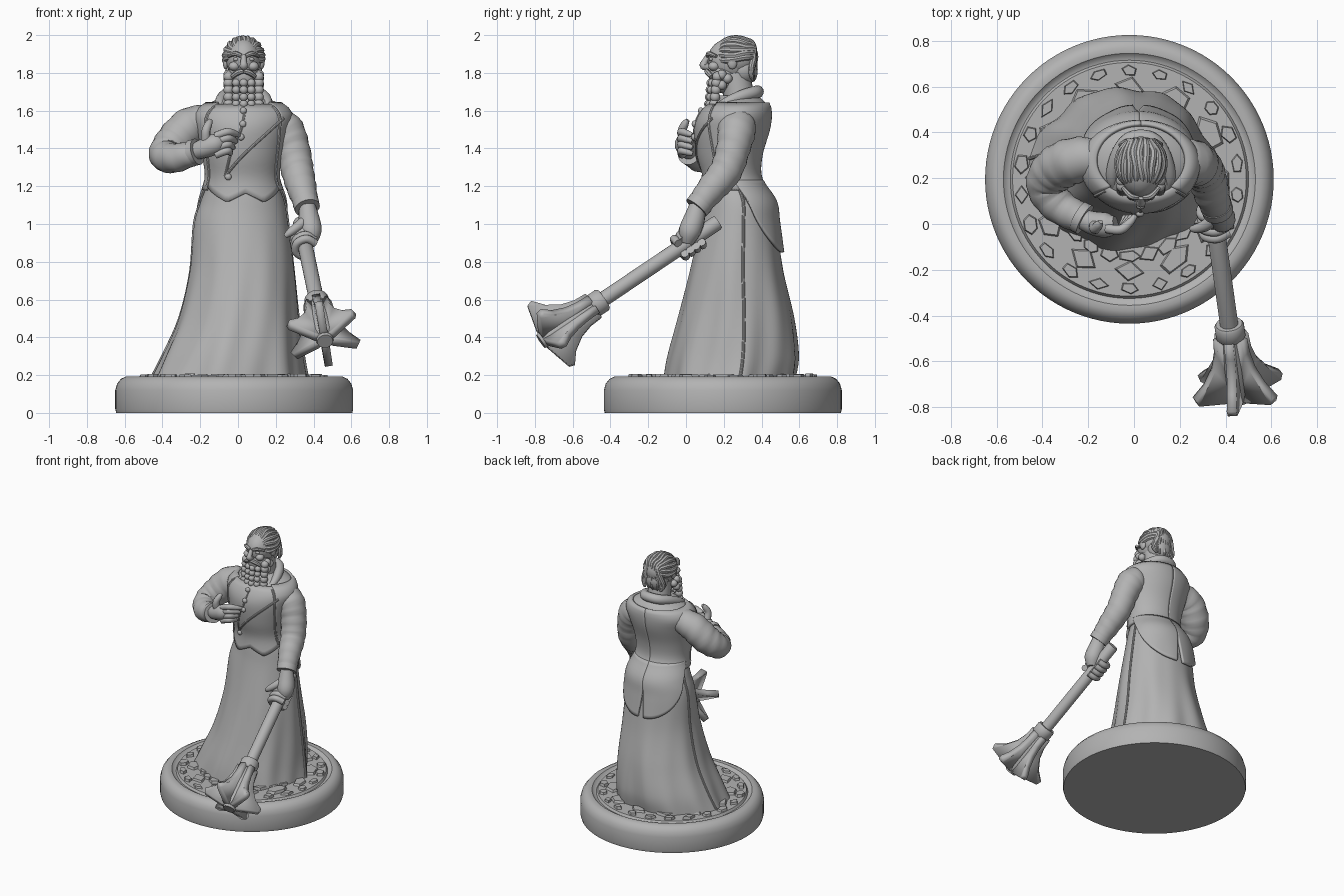
import bpy, bmesh, math, random
from math import sin, cos, pi, radians
from mathutils import Vector, Matrix

random.seed(4)
if "Cube" in bpy.data.objects:
    bpy.data.objects.remove(bpy.data.objects["Cube"])

stone = bpy.data.materials.new("plain grey")
stone.use_nodes = True
GREY = (0.45, 0.45, 0.45, 1)
stone.diffuse_color = GREY
stone.node_tree.nodes["Principled BSDF"].inputs["Base Color"].default_value = GREY
parts = []


# --- helpers ---
def finish(name, bm, thickness=0):
    bmesh.ops.recalc_face_normals(bm, faces=bm.faces)
    mesh = bpy.data.meshes.new(name)
    bm.to_mesh(mesh)
    bm.free()
    mesh.materials.append(stone)
    ob = bpy.data.objects.new(name, mesh)
    bpy.context.collection.objects.link(ob)
    if thickness:
        shell = ob.modifiers.new("thickness", "SOLIDIFY")
        shell.thickness, shell.offset = thickness, 0
    parts.append(ob)
    return ob


def spline(points, steps=6):
    """Smooth curve through tuples of any length."""
    pts = [points[0]] + list(points) + [points[-1]]
    out = []
    for a, b, c, d in zip(pts, pts[1:], pts[2:], pts[3:]):
        for i in range(steps):
            t = i / steps
            out.append(tuple(q + t / 2 * (r - p + t * (2 * p - 5 * q + 4 * r - s + t * (3 * (q - r) + s - p)))
                             for p, q, r, s in zip(a, b, c, d)))
    return out + [tuple(points[-1])]


def rings(name, loops, closed=True, thickness=0):
    bm = bmesh.new()
    rows = [[bm.verts.new(p) for p in loop] for loop in loops]
    n = len(rows[0])
    for low, high in zip(rows, rows[1:]):
        for i in range(n if closed else n - 1):
            j = (i + 1) % n
            bm.faces.new((low[i], low[j], high[j], high[i]))
    if closed:
        bm.faces.new(rows[0])
        bm.faces.new(rows[-1])
    return finish(name, bm, thickness)


def tube(name, points, sides=14, smooth=True, wrinkle=0):
    pts = spline(points) if smooth else points
    centres = [Vector(p[:3]) for p in pts]
    tangents = [(centres[min(i + 1, len(pts) - 1)] - centres[max(i - 1, 0)]).normalized() for i in range(len(pts))]
    side = tangents[0].orthogonal().normalized()
    loops = []
    for i, (c, t) in enumerate(zip(centres, tangents)):
        if i:
            side = (tangents[i - 1].rotation_difference(t) @ side).normalized()
        other = t.cross(side)
        loops.append([c + pts[i][3] * (1 + wrinkle * sin(1.9 * i + 2 * sin(k * 2 * pi / sides)))
                      * (side * cos(k * 2 * pi / sides) + other * sin(k * 2 * pi / sides)) for k in range(sides)])
    return rings(name, loops)


def balls(name, items):
    bm = bmesh.new()
    for loc, size in items:
        bmesh.ops.create_uvsphere(bm, u_segments=18, v_segments=12, radius=1,
                                  matrix=Matrix.Translation(loc) @ Matrix.Diagonal((*size, 1)))
    return finish(name, bm)


# --- body outline: height, left, right, front, back ---
BODY = spline([(0.18, -.455, .355, -.11, .58), (0.3, -.40, .338, -.09, .595), (0.5, -.315, .318, -.04, .57),
               (0.75, -.255, .295, .02, .515), (1.0, -.232, .265, .075, .478), (1.12, -.197, .245, .095, .46),
               (1.24, -.157, .203, .105, .385), (1.36, -.17, .215, .075, .385), (1.5, -.2, .25, .06, .425),
               (1.58, -.215, .27, .085, .435), (1.635, -.16, .22, .13, .425), (1.68, -.06, .12, .18, .38)], 8)


def body(degrees, z, off=0.0):
    k = next((i for i in range(1, len(BODY)) if BODY[i][0] >= z), len(BODY) - 1)
    low, high = BODY[k - 1], BODY[k]
    t = (z - low[0]) / (high[0] - low[0])
    x0, x1, y0, y1 = (p + (q - p) * t for p, q in zip(low[1:], high[1:]))
    a = radians(degrees)
    fold = 1 + 0.03 * max(0, 1.05 - z) * (sin(7 * a + 3 * z) + 0.6 * sin(13 * a - 4 * z))
    return Vector(((x0 + x1) / 2 + ((x1 - x0) / 2 * fold + off) * cos(a),
                   (y0 + y1) / 2 + ((y1 - y0) / 2 * fold + off) * sin(a), z))


def patch(name, rule, off, thickness=0.016, across=32, up=16):
    """Cloth layer over the body; rule maps (u, v) to (angle, height)."""
    rings(name, [[body(*rule(i / across, j / up), off) for i in range(across + 1)] for j in range(up + 1)],
          False, thickness)


def trace(name, points, radius, off=0.005):
    tube(name, [(*body(a, z, off), radius) for a, z in spline(points)], 8, False)


# --- round base with paving stones ---
CENTRE = Vector((-0.02, 0.195, 0))
PROFILE = [(.625, 0), (.63, .02), (.63, .12), (.62, .155), (.6, .18), (.575, .192), (.55, .19), (.535, .175), (.52, .172), (.51, .188)]
rings("base", [[CENTRE + Vector((r * cos(k * pi / 48), r * sin(k * pi / 48), z)) for k in range(96)] for r, z in PROFILE])

bm = bmesh.new()
for count, ring, size in ((22, .475, .04), (12, .40, .072), (24, .335, .045)):
    for k in range(count):
        a = k * 2 * pi / count + pi / 2
        place = CENTRE + Vector((ring * cos(a), ring * sin(a), 0.192))
        stretch = (random.uniform(.6, .9), random.uniform(.9, 1.3), 1, 1)
        bmesh.ops.create_cone(bm, cap_ends=True, segments=random.choice((4, 5, 6)), radius1=size, radius2=size * .8,
                              depth=random.uniform(.018, .032), matrix=Matrix.Translation(place)
                              @ Matrix.Rotation(a + random.uniform(-.3, .3), 4, "Z") @ Matrix.Diagonal(stretch))
finish("paving_stones", bm)

# --- gown and coat ---
rings("gown", [[body(k * 3.75, row[0]) for k in range(96)] for row in BODY])
for side, angle in (("left", 8), ("right", 172)):
    trace(side + "_skirt_seam", [(angle, z) for z in (.19, .4, .7, 1.0, 1.2)], .008, .002)


def waistcoat_rule(u, v):
    hem = 1.2 - 0.085 * max(0, 1 - abs(abs(u - .53) - .17) / .3)
    return 195 + 150 * u, hem + (1.63 - hem) * v


patch("waistcoat", waistcoat_rule, .008)
trace("waistcoat_lapel", [(-35, 1.56), (-60, 1.47), (-95, 1.34), (-118, 1.25)], .008, .017)
trace("waistcoat_edge", [(-118, 1.25), (-104, 1.4), (-92, 1.5), (-88, 1.6)], .007, .015)
balls("waistcoat_buttons", [(body(a, z, .02), (.018, .014, .018))
                            for a, z in ((-90, 1.6), (-90, 1.53), (-92, 1.46), (-112, 1.25))])

for side, sign in (("left", 1), ("right", -1)):
    def coat_rule(u, v):
        edge = 115 + 22 * v * v
        return 90 - sign * edge * u, 1.18 + .46 * v

    def tail_rule(u, v):
        slit = 5 * max(0, 1 - v * 1.7)
        bottom = .85 + .36 * u ** 2.2
        return 90 - sign * (slit + (86 - slit) * u), bottom + (1.23 - bottom) * v

    patch(side + "_coat", coat_rule, .012)
    patch(side + "_coat_tail", tail_rule, .014)
    trace(side + "_coat_edge", [(90 - sign * (115 + 22 * v * v), 1.2 + .42 * v) for v in (0, .33, .66, 1)], .009, .016)

# --- arms, with the raised hand on the chest ---
tube("right_sleeve", [(-.13, .29, 1.55, .08), (-.25, .28, 1.52, .1), (-.34, .24, 1.43, .1), (-.385, .17, 1.365, .086),
                      (-.33, .08, 1.35, .077), (-.22, .02, 1.38, .064)], 24, wrinkle=.03)
tube("left_sleeve", [(.17, .28, 1.55, .08), (.245, .27, 1.5, .1), (.29, .25, 1.4, .09), (.315, .21, 1.28, .086),
                     (.34, .13, 1.18, .077), (.365, .06, 1.09, .062)], 24, wrinkle=.03)
tube("right_cuff", [(-.245, .035, 1.375, .07), (-.215, .018, 1.383, .071)], 24, False)
tube("left_cuff", [(.358, .08, 1.115, .07), (.367, .055, 1.085, .068)], 24, False)

tube("right_palm", [(-.24, .03, 1.38, .042), (-.18, .005, 1.40, .052), (-.12, -.005, 1.425, .055), (-.08, 0, 1.44, .035)])
for i, name in enumerate(("index", "middle", "ring", "little")):
    z = 1.475 - .033 * i
    tube("right_" + name + "_finger", [(-.12, -.02, z - .01, .021), (-.06, -.025, z + .012, .021),
                                       (-.02 - .008 * i, .005, z + .005, .018), (.005 - .015 * i, .035, z - .005, .012)], 10)
tube("right_thumb", [(-.17, -.005, 1.43, .028), (-.17, -.02, 1.49, .024), (-.155, -.005, 1.53, .02), (-.145, .01, 1.55, .011)], 10)

# --- mace ---
BUTT = Vector((.33, .17, 1.01))
AXIS = (Vector((.46, -.76, .385)) - BUTT).normalized()
ACROSS = Vector((0, 0, 1)).cross(AXIS).normalized()
ABOVE = AXIS.cross(ACROSS)
if ACROSS.x < 0:
    ACROSS = -ACROSS
if ABOVE.z < 0:
    ABOVE = -ABOVE


def on_mace(along, radius=0.0, degrees=0.0):
    a = radians(degrees)
    return BUTT + AXIS * along + radius * (ACROSS * cos(a) + ABOVE * sin(a))


def mace_tube(name, steps, sides=24):
    tube(name, [(*on_mace(s), r) for s, r in steps], sides, False)


mace_tube("mace_shaft", [(0, .036), (.01, .04), (.8, .04)])
mace_tube("mace_collar", [(.735, .058), (.745, .065), (.80, .065), (.81, .058)])
mace_tube("mace_core", [(.78, .05), (.95, .06), (1.08, .06), (1.14, .042)], 12)
for k in range(6):
    bm = bmesh.new()
    outline = [(.80, 0), (.80, .075), (.87, .08), (.94, .1), (1.01, .145), (1.06, .205), (1.09, .195), (1.125, .06), (1.125, 0)]
    bm.faces.new([bm.verts.new(on_mace(s, r, 60 * k - 18)) for s, r in outline])
    finish("mace_flange", bm, .042)

# --- gripping hand ---
tube("left_palm", [(.367, .06, 1.1, .042), (.375, .045, 1.03, .056), (.385, .02, .96, .058), (.38, .005, .90, .035)])
for i, name in enumerate(("index", "middle", "ring", "little")):
    tube("left_" + name + "_finger", [(*on_mace(.245 - .036 * i, .056, a), .022) for a in (30, 90, 150, 210, 270, 320)], 10)
tube("left_thumb", [(.36, .03, 1.02, .03), (.315, -.005, .985, .026), (.275, -.02, .955, .021), (.25, -.02, .935, .012)], 10)

# --- neck and collar ---
MID = .03
tube("neck", [(MID, .30, 1.6, .09), (MID, .28, 1.68, .082), (MID, .26, 1.8, .078)], 24)
tube("coat_collar", [(MID - .10, .13, 1.58, .014), (MID - .125, .2, 1.635, .026), (MID - .105, .29, 1.675, .032),
                     (MID - .06, .36, 1.695, .034), (MID, .378, 1.70, .034), (MID + .06, .36, 1.695, .034),
                     (MID + .105, .29, 1.675, .032), (MID + .125, .2, 1.635, .026), (MID + .10, .13, 1.58, .014)])

# --- head and face ---
balls("head", [((MID, .24, 1.87), (.093, .125, .115)), ((MID, .205, 1.79), (.08, .085, .1))])
tube("nose", [(MID, .118, 1.89, .014), (MID, .1, 1.86, .017), (MID, .095, 1.838, .022), (MID, .125, 1.828, .016)], 10)
for side, s in (("left", 1), ("right", -1)):
    tube(side + "_brow", [(MID + s * .012, .116, 1.89, .011), (MID + s * .045, .122, 1.902, .013), (MID + s * .08, .16, 1.888, .009)], 8)
    tube(side + "_moustache", [(MID, .108, 1.81, .012), (MID + s * .03, .115, 1.802, .015), (MID + s * .06, .135, 1.78, .012)], 8)
    balls(side + "_eye", [((MID + s * .04, .133, 1.872), (.017, .012, .01))])
    balls(side + "_cheek", [((MID + s * .05, .148, 1.835), (.03, .03, .025))])
    balls(side + "_ear", [((MID + s * .095, .245, 1.855), (.016, .026, .036))])

# --- beard of round curls ---
curls = []
for row, z in enumerate((1.635, 1.672, 1.71, 1.747, 1.78)):
    for col in range(-2, 3):
        if row < 4 or abs(col) == 2:
            size = .027 if abs(col) == 2 else .022
            curls.append(((MID + col * .04, .118 + .008 * col * col + .004 * row, z), (size, size, size)))
for s in (-1, 1):
    for y, z in ((.19, 1.735), (.19, 1.79), (.22, 1.77)):
        curls.append(((MID + s * .082, y, z), (.026, .026, .026)))
balls("beard_curls", curls)

# --- swept back hair ---
balls("hair_cap", [((MID, .27, 1.885), (.102, .113, .104)), ((MID, .305, 1.82), (.085, .075, .085))])
for k in range(-6, 7):
    roll = radians(k * 16)
    path = []
    for step, t in enumerate((28, 55, 85, 115, 145)):
        a, sway = radians(t), roll + .09 * sin(step * 1.7 + k)
        path.append((MID + .1 * sin(sway) * sin(a), .265 - .112 * cos(a), 1.883 + .1 * cos(sway) * sin(a),
                     .009 if step == 0 else .017))
    path.append((MID + .085 * sin(roll), .365 - .02 * abs(sin(roll)), 1.80 + .01 * (k % 3), .014))
    path.append((MID + .07 * sin(roll), .355, 1.755 + .015 * (k % 2), .006))
    tube("hair_lock", path, 8)

# --- shading ---
bpy.ops.object.select_all(action="DESELECT")
for ob in parts:
    ob.select_set(True)
bpy.context.view_layer.objects.active = parts[0]
bpy.ops.object.shade_smooth_by_angle(angle=radians(40))
